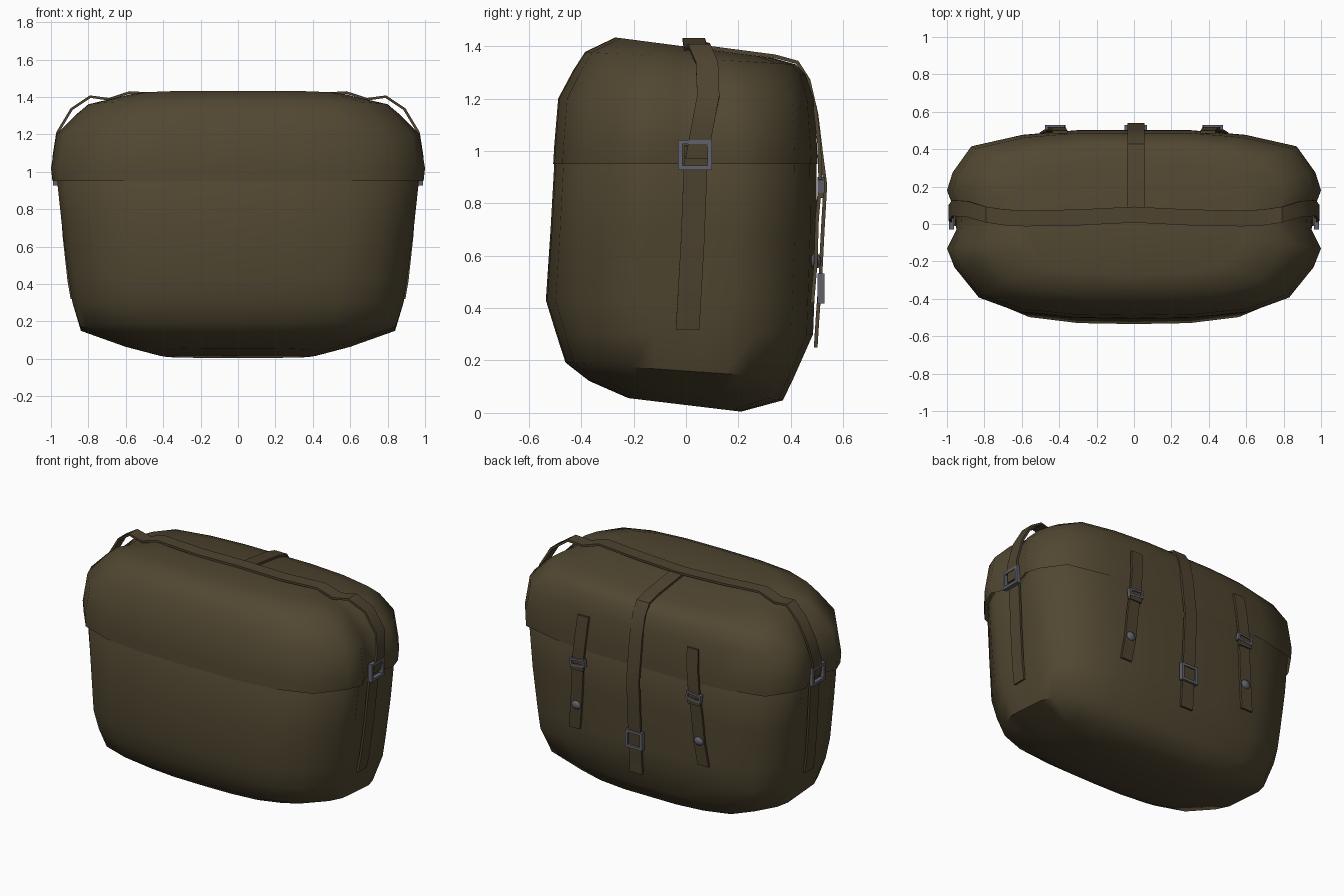
import bpy, bmesh, math
from mathutils import Vector, Matrix

if "Cube" in bpy.data.objects:
    bpy.data.objects.remove(bpy.data.objects["Cube"])


def material(name, rgb):
    m = bpy.data.materials.new(name)
    m.diffuse_color = (*rgb, 1)
    m.use_nodes = True
    m.node_tree.nodes["Principled BSDF"].inputs["Base Color"].default_value = m.diffuse_color
    return m


CANVAS = material("olive canvas", (0.082, 0.063, 0.031))
WEBBING = material("olive webbing", (0.076, 0.057, 0.029))
METAL = material("grey metal", (0.12, 0.12, 0.15))


def finish(name, bm, mat, angle=None):
    bmesh.ops.recalc_face_normals(bm, faces=bm.faces)
    me = bpy.data.meshes.new(name)
    bm.to_mesh(me)
    bm.free()
    ob = bpy.data.objects.new(name, me)
    bpy.context.collection.objects.link(ob)
    me.materials.append(mat)
    if angle:
        bpy.context.view_layer.objects.active = ob
        ob.select_set(True)
        bpy.ops.object.shade_smooth_by_angle(angle=math.radians(angle))
        ob.select_set(False)
    return ob


# Horizontal outline of the bag (right half): share of half width, share of depth
HALF = [(0, -1), (.33, -.99), (.62, -.93), (.83, -.78), (.96, -.46), (1, -.26),
        (.95, -.06), (.955, .12), (1, .36), (.97, .55), (.87, .83), (.6, .95), (.3, 1), (0, 1)]
OUTLINE = HALF + [(-u, v) for u, v in HALF[-2:0:-1]]


def loft(name, rings, cap_first, cap_last):
    """Rings: z, tilt along y, half width, front y, back y, depth of the side groove (0-1)."""
    bm = bmesh.new()
    loops = []
    for z, tilt, w, yf, yb, groove in rings:
        loop = []
        for u, v in OUTLINE:
            if -.1 < v < .15:
                u = math.copysign(1 - (1 - abs(u)) * groove, u)
            y = -v * yf if v < 0 else v * yb
            loop.append(bm.verts.new((u * w, y, z + tilt * y)))
        loops.append(loop)
    n = len(OUTLINE)
    for a, b in zip(loops, loops[1:]):
        for i in range(n):
            j = (i + 1) % n
            bm.faces.new((a[i], a[j], b[j], b[i]))
    if cap_first:
        bm.faces.new(loops[0])
    if cap_last:
        bm.faces.new(loops[-1])
    return finish(name, bm, CANVAS, 50)


# Bag body
loft("bag_body", [
    (.03, -.12, .43, -.22, .21, 0),
    (.085, -.10, .62, -.37, .37, 0),
    (.16, -.07, .84, -.46, .41, 0),
    (.30, 0, .885, -.495, .485, .1),
    (.43, 0, .905, -.535, .49, .3),
    (.70, 0, .94, -.517, .50, .6),
    (.95, 0, .967, -.503, .498, .9),
    (1.0, 0, .95, -.48, .475, 1)], True, False)

# Overhanging lid
loft("bag_lid", [
    (.95, 0, .992, -.507, .502, 1),
    (1.02, 0, 1.0, -.503, .50, 1),
    (1.20, 0, .97, -.488, .487, 1),
    (1.30, -.02, .87, -.43, .457, 1),
    (1.355, -.06, .80, -.385, .42, .8),
    (1.398, -.13, .60, -.27, .33, .3)], False, True)


def strap(name, pts, axis, width, thick=.014):
    """Flat webbing swept along points; axis is the direction of its width."""
    bm = bmesh.new()
    pts = [Vector(p) for p in pts]
    axis = Vector(axis)
    loops = []
    for i, p in enumerate(pts):
        t = pts[min(i + 1, len(pts) - 1)] - pts[max(i - 1, 0)]
        nrm = t.cross(axis).normalized() * thick / 2
        side = axis * width / 2
        loops.append([bm.verts.new(p + side * a + nrm * b)
                      for a, b in ((1, 1), (-1, 1), (-1, -1), (1, -1))])
    for a, b in zip(loops, loops[1:]):
        for i in range(4):
            j = (i + 1) % 4
            bm.faces.new((a[i], a[j], b[j], b[i]))
    bm.faces.new(loops[0])
    bm.faces.new(loops[-1])
    return finish(name, bm, WEBBING, 35)


def add_box(bm, rot, centre, offset, size):
    m = Matrix.Translation(centre) @ rot @ Matrix.Translation(offset) @ Matrix.Diagonal((*size, 1))
    bmesh.ops.create_cube(bm, size=1, matrix=m)


def buckle(name, centre, rot, w, h, bar=.017, depth=.026):
    """Rectangular frame lying in its local xz plane."""
    bm = bmesh.new()
    for s in (1, -1):
        add_box(bm, rot, centre, (s * (w - bar) / 2, 0, 0), (bar, depth, h))
        add_box(bm, rot, centre, (0, 0, s * (h - bar) / 2), (w - 2 * bar, depth, bar))
    return finish(name, bm, METAL)


# Strap across the top, hanging loose over both shoulders
half = [(.3, .035, 1.408), (.58, .03, 1.424), (.69, .035, 1.388), (.79, .05, 1.402), (.89, .08, 1.335),
        (.965, .085, 1.21), (.985, .06, 1.08), (.968, .04, .97)]
strap("top_strap", [(-x, y, z) for x, y, z in reversed(half)] + [(0, .05, 1.404)] + half,
      (0, 1, 0), .085)

for s, side in ((1, "right"), (-1, "left")):
    # Side strap and its buckle
    strap(f"side_strap_{side}",
          [(s * x, y, z) for x, y, z in
           ((.962, .04, 1.02), (.945, .033, .85), (.93, .025, .65), (.905, .012, .42), (.888, .006, .32))],
          (0, 1, 0), .09)
    buckle(f"side_buckle_{side}", (s * .975, .035, .985),
           Matrix.Rotation(math.radians(90), 4, 'Z'), .13, .115)

    # Small back strap, leaning outward at the bottom
    strap(f"back_strap_{side}",
          [(s * x, y, z) for x, y, z in
           ((.395, .492, 1.17), (.405, .508, 1.03), (.42, .513, .88), (.432, .50, .74),
            (.445, .495, .57), (.465, .482, .42))],
          (1, 0, 0), .08)
    flat = Matrix.Rotation(math.radians(s * 6), 4, 'Y')
    buckle(f"slide_buckle_{side}", (s * .42, .515, .87), flat, .105, .05, .013)
    strap(f"back_strap_keeper_{side}", [(s * .422, .516, .86), (s * .424, .514, .82)],
          (1, 0, 0), .09, .02)

    # Rounded metal snap
    bm = bmesh.new()
    bmesh.ops.create_uvsphere(bm, u_segments=10, v_segments=6, radius=1,
                              matrix=Matrix.Translation((s * .443, .495, .58)) @
                              Matrix.Diagonal((.036, .022, .03, 1)))
    finish(f"snap_{side}", bm, METAL, 40)

# Centre back strap with its buckle
strap("centre_strap",
      [(.01, y, z) for y, z in
       ((.08, 1.395), (.34, 1.361), (.425, 1.338), (.468, 1.27), (.498, 1.14), (.515, 1.0), (.532, .87),
        (.522, .7), (.512, .5), (.502, .36), (.495, .25))],
      (1, 0, 0), .09)
buckle("centre_buckle", (.01, .515, .475), Matrix.Identity(4), .12, .115)
